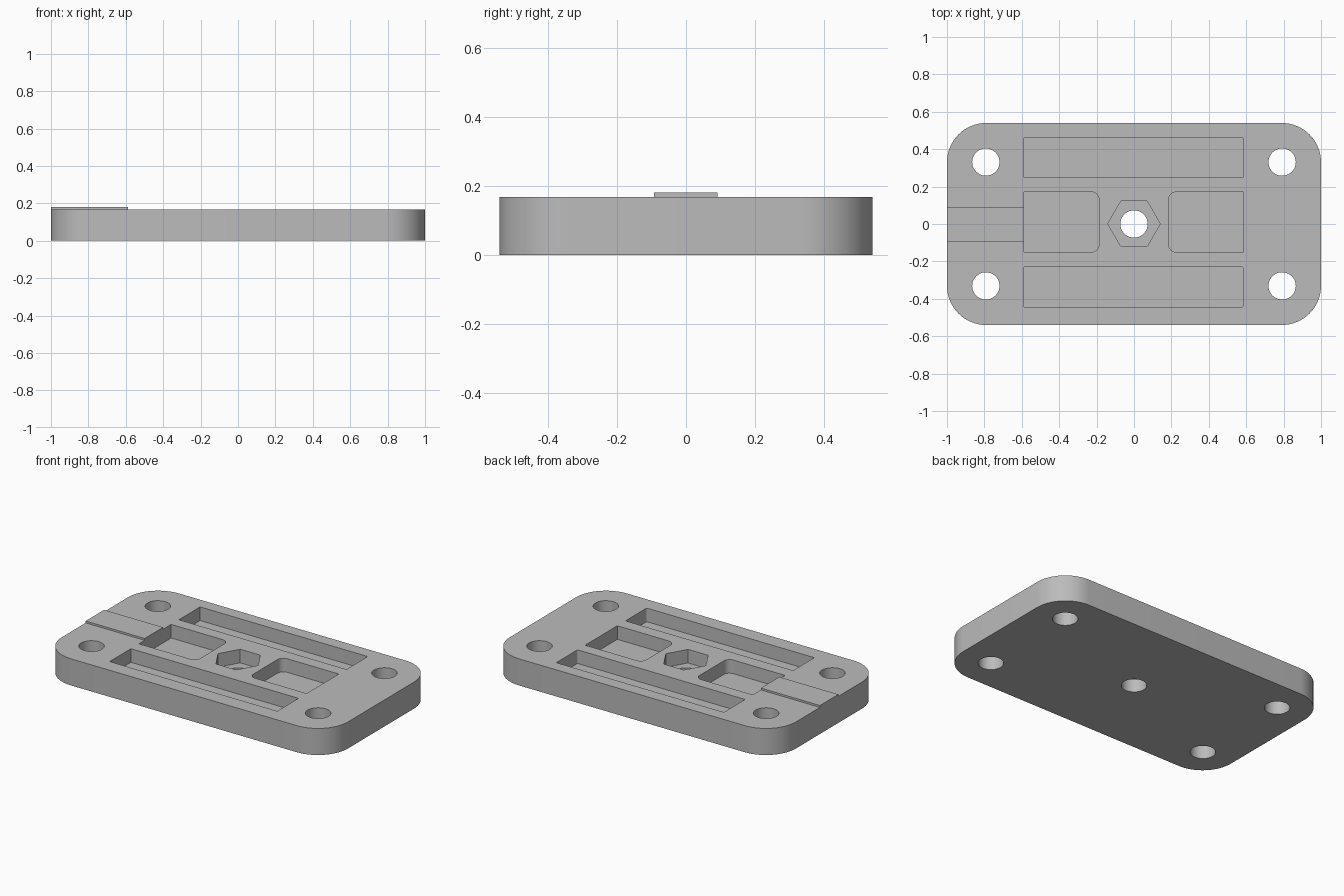
import bpy
import bmesh
from math import cos, sin, pi, radians

cube = bpy.data.objects.get("Cube")
if cube:
    bpy.data.objects.remove(cube, do_unlink=True)

THICK = 0.168      # plate thickness
FLOOR = 0.082      # height of the pocket floors
TOP = 0.25         # cutters end above the plate

grey = bpy.data.materials.new("plain grey")
grey.use_nodes = True
colour = (0.5, 0.5, 0.5, 1)
grey.diffuse_color = colour
grey.node_tree.nodes["Principled BSDF"].inputs["Base Color"].default_value = colour


def prism(name, outline, z0, z1):
    """Extrude a flat counter-clockwise outline from z0 to z1."""
    bm = bmesh.new()
    base = bm.faces.new([bm.verts.new((x, y, z0)) for x, y in outline])
    grown = bmesh.ops.extrude_face_region(bm, geom=[base], use_keep_orig=True)
    verts = [g for g in grown["geom"] if isinstance(g, bmesh.types.BMVert)]
    bmesh.ops.translate(bm, verts=verts, vec=(0, 0, z1 - z0))
    bmesh.ops.recalc_face_normals(bm, faces=bm.faces)
    mesh = bpy.data.meshes.new(name)
    bm.to_mesh(mesh)
    bm.free()
    mesh.materials.append(grey)
    obj = bpy.data.objects.new(name, mesh)
    bpy.context.collection.objects.link(obj)
    return obj


def ring(x, y, radius, sides):
    return [(x + radius * cos(2 * pi * i / sides), y + radius * sin(2 * pi * i / sides))
            for i in range(sides)]


def rounded(x0, x1, y0, y1, left_r, right_r, steps=6):
    """Rectangle with separate corner radii for its -x and +x ends."""
    points = []
    corners = [(x1, y1, -1, -1, right_r), (x0, y1, 1, -1, left_r),
               (x0, y0, 1, 1, left_r), (x1, y0, -1, 1, right_r)]
    for quarter, (x, y, sx, sy, r) in enumerate(corners):
        if r == 0:
            points.append((x, y))
            continue
        for i in range(steps + 1):
            a = (quarter + i / steps) * pi / 2
            points.append((x + sx * r + r * cos(a), y + sy * r + r * sin(a)))
    return points


# Base plate with broad rounded corners
plate = prism("base_plate", rounded(-1, 1, -0.54, 0.54, 0.21, 0.21, 16), 0, THICK)

# Pockets: two long slots, two central pockets and a hexagonal nut seat
cutters = [
    prism("back_slot", rounded(-0.587, 0.585, 0.248, 0.46, 0, 0.008), FLOOR, TOP),
    prism("front_slot", rounded(-0.587, 0.585, -0.443, -0.231, 0, 0.008), FLOOR, TOP),
    prism("right_pocket", rounded(-0.587, -0.187, -0.15, 0.171, 0, 0.04), FLOOR, TOP),
    prism("left_pocket", rounded(0.185, 0.585, -0.15, 0.171, 0.04, 0), FLOOR, TOP),
    prism("nut_seat", ring(0, 0.001, 0.14, 6), FLOOR, TOP),
    prism("centre_hole", ring(0, 0, 0.073, 48), -0.1, TOP),
]
# Through holes, one per corner
for sx in (-1, 1):
    for sy in (-1, 1):
        cutters.append(prism("corner_hole", ring(sx * 0.792, sy * 0.331, 0.073, 48), -0.1, TOP))

# Cut the plate, then discard the cutters
bpy.context.view_layer.objects.active = plate
for cutter in cutters:
    cut = plate.modifiers.new(cutter.name, 'BOOLEAN')
    cut.operation = 'DIFFERENCE'
    cut.solver = 'EXACT'
    cut.object = cutter
    bpy.ops.object.modifier_apply(modifier=cut.name)
    bpy.data.objects.remove(cutter, do_unlink=True)

# Thin raised strip from the right edge to the pocket
prism("raised_strip", rounded(-1, -0.587, -0.093, 0.091, 0, 0), THICK, 0.18)

# Smooth the curved walls, keep the rims sharp
bpy.ops.object.select_all(action='DESELECT')
plate.select_set(True)
bpy.ops.object.shade_smooth_by_angle(angle=radians(30))
